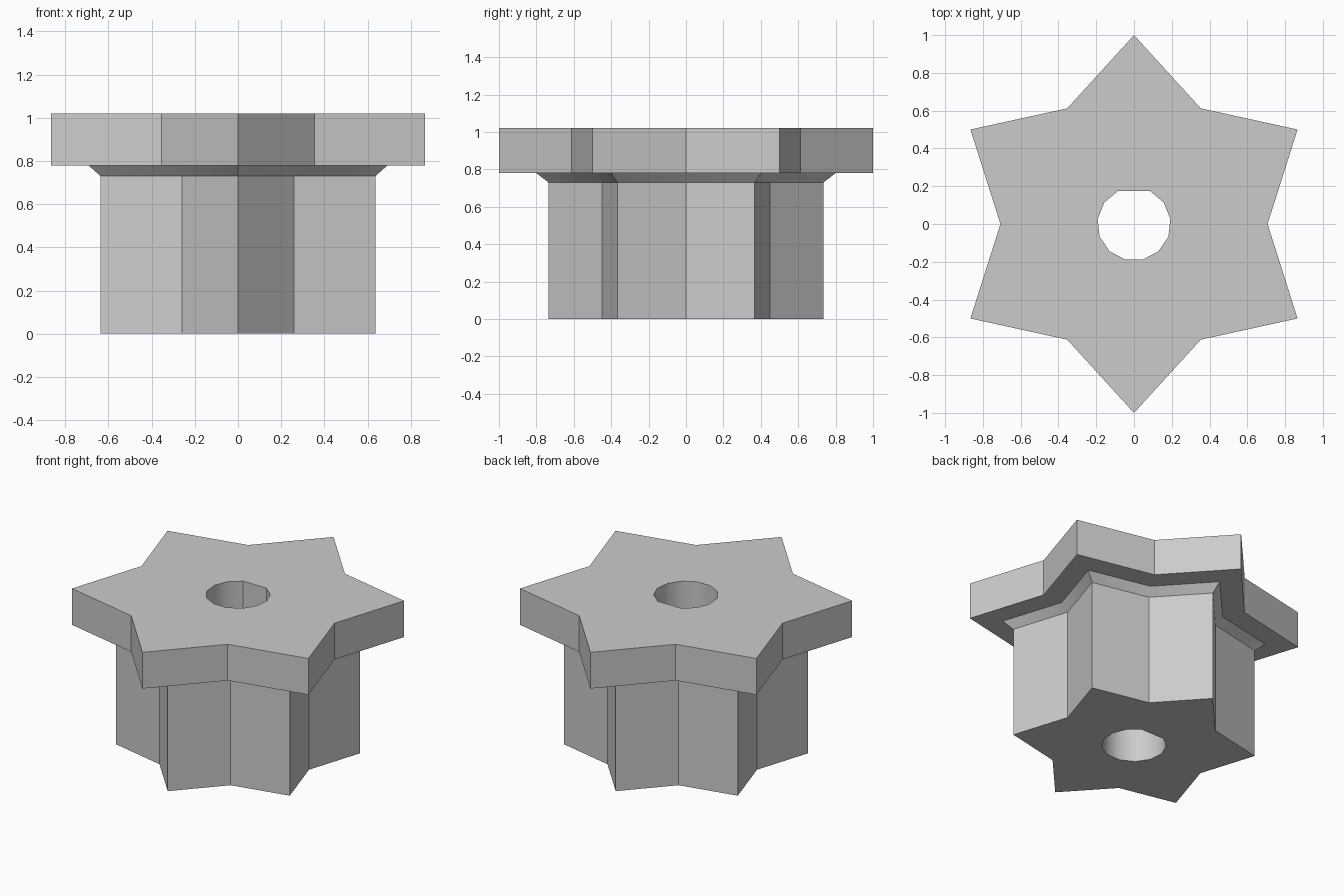
import bpy, bmesh
from math import sin, cos, pi, radians

if "Cube" in bpy.data.objects:
    bpy.data.objects.remove(bpy.data.objects["Cube"], do_unlink=True)

# Plain grey material
grey = bpy.data.materials.new("plain grey")
grey.use_nodes = True
colour = (0.6, 0.6, 0.6, 1)
grey.diffuse_color = colour
grey.node_tree.nodes["Principled BSDF"].inputs["Base Color"].default_value = colour

POINTS = 6
VALLEY = 0.707          # valley radius relative to the tip radius
BORE_RADIUS = 0.194
FLAT_ANGLE = radians(64)
BORE_SIDES = 11


def star(radius):
    """Six-pointed outline with a tip towards +y."""
    return [(r * cos(a), r * sin(a))
            for i in range(POINTS * 2)
            for a in [pi / 2 + i * pi / POINTS]
            for r in [radius if i % 2 == 0 else radius * VALLEY]]


def d_bore():
    """Round outline with one flat on the +y side."""
    sweep = 2 * pi - (pi - 2 * FLAT_ANGLE)
    angles = [FLAT_ANGLE - sweep * i / BORE_SIDES for i in range(BORE_SIDES + 1)]
    return [(BORE_RADIUS * cos(a), BORE_RADIUS * sin(a)) for a in angles]


def loft(bm, sections):
    """Join matching outlines at rising heights; return the vertex rings."""
    rings = [[bm.verts.new((x, y, z)) for x, y in outline] for outline, z in sections]
    for low, high in zip(rings, rings[1:]):
        n = len(low)
        for i in range(n):
            j = (i + 1) % n
            bm.faces.new((low[i], low[j], high[j], high[i]))
    return rings


bm = bmesh.new()

# Star shaft, short flare and wide star flange
outer = loft(bm, [(star(0.735), 0), (star(0.735), 0.73), (star(0.8), 0.78),
                  (star(1), 0.78), (star(1), 1.02)])

# Bore through the whole height
bore = loft(bm, [(d_bore(), 0), (d_bore(), 1.02)])

# End caps between star and bore
for end in (0, -1):
    edges = []
    for ring in (outer[end], bore[end]):
        edges += [bm.edges.get((ring[i - 1], ring[i])) for i in range(len(ring))]
    bmesh.ops.triangle_fill(bm, use_beauty=True, edges=edges)

bmesh.ops.recalc_face_normals(bm, faces=bm.faces)
mesh = bpy.data.meshes.new("star_knob")
bm.to_mesh(mesh)
bm.free()
mesh.materials.append(grey)

knob = bpy.data.objects.new("star_knob", mesh)
bpy.context.collection.objects.link(knob)
bpy.ops.object.select_all(action='DESELECT')
knob.select_set(True)
bpy.context.view_layer.objects.active = knob
bpy.ops.object.shade_smooth_by_angle(angle=radians(30))
